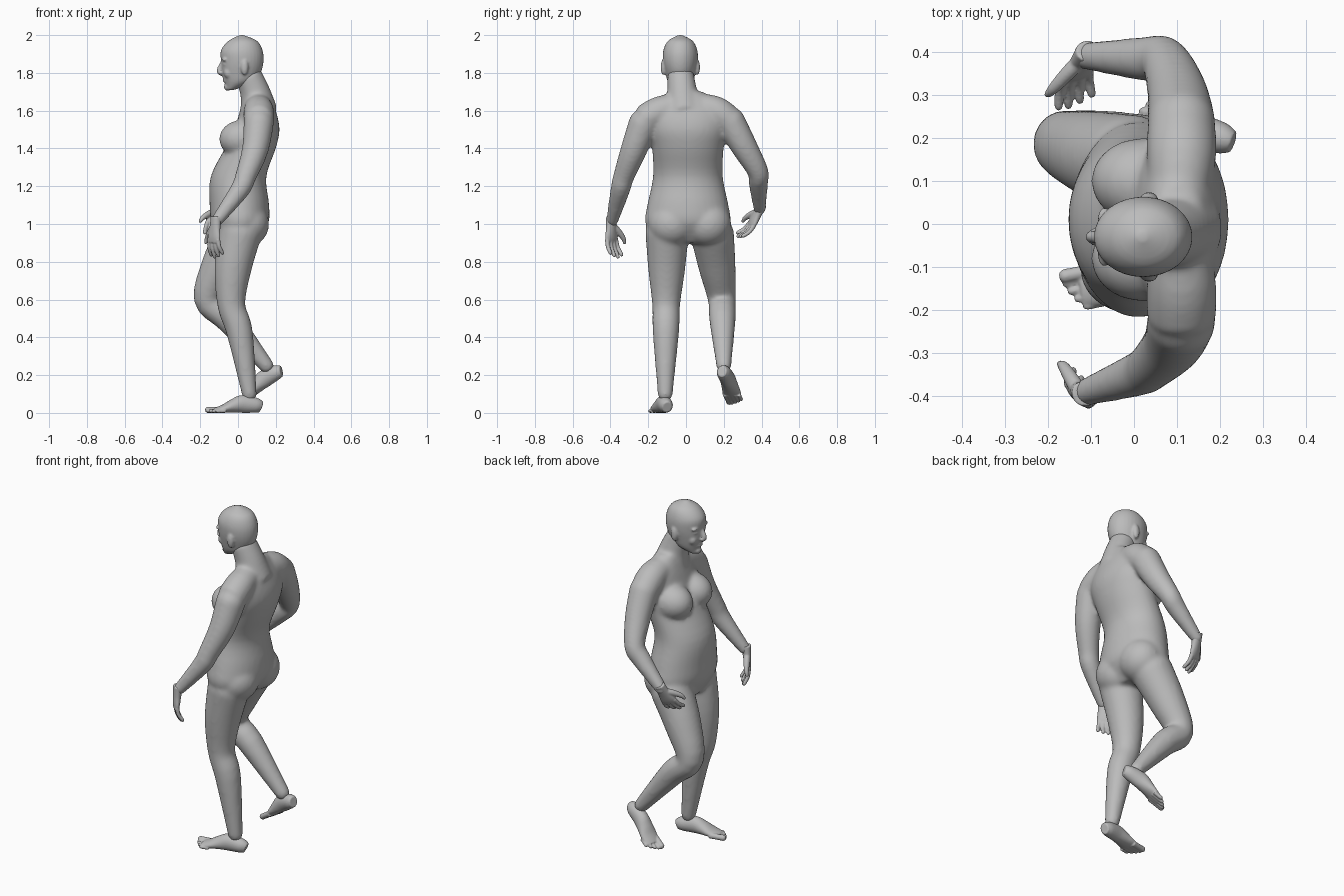
import bpy, bmesh, math
from mathutils import Vector, Matrix

if "Cube" in bpy.data.objects:
    bpy.data.objects.remove(bpy.data.objects["Cube"])

grey = bpy.data.materials.new("plain_grey")
grey.use_nodes = True
colour = (.5, .5, .5, 1)
grey.diffuse_color = colour
grey.node_tree.nodes["Principled BSDF"].inputs["Base Color"].default_value = colour

ALONG_X, ALONG_Y, UP = Vector((1, 0, 0)), Vector((0, 1, 0)), Vector((0, 0, 1))


def curve_point(before, start, end, after, t):
    """Smooth interpolation between two neighbouring stations."""
    slope_in, slope_out = (end - before) / 2, (after - start) / 2
    ease = t * t * (3 - 2 * t)
    return (start + (end - start) * ease
            + slope_in * t * (1 - t) ** 2 - slope_out * t * t * (1 - t))


def refine(stations, steps=4):
    """Fill in extra stations along a smooth curve."""
    result = []
    last = len(stations) - 1
    for i in range(last):
        group = (stations[max(i - 1, 0)], stations[i],
                 stations[i + 1], stations[min(i + 2, last)])
        for step in range(steps):
            result.append([curve_point(*values, step / steps) for values in zip(*group)])
    return result + [stations[last]]


def tube(bm, stations, side=ALONG_Y, level=False, sides=24):
    """Loft ovals along stations of (centre, side radius, other radius)."""
    stations = refine(stations)
    last = len(stations) - 1
    rings = []
    for i, (centre, wide, deep) in enumerate(stations):
        ahead, behind = stations[min(i + 1, last)][0], stations[max(i - 1, 0)][0]
        heading = UP if level else (ahead - behind).normalized()
        across = (side - heading * side.dot(heading)).normalized()
        outward = heading.cross(across)
        ring = []
        for k in range(sides):
            angle = math.tau * k / sides
            offset = across * wide * math.cos(angle) + outward * deep * math.sin(angle)
            ring.append(bm.verts.new(centre + offset))
        rings.append(ring)
    for lower, upper in zip(rings, rings[1:]):
        for k in range(sides):
            bm.faces.new((lower[k - 1], lower[k], upper[k], upper[k - 1]))
    bm.faces.new(rings[0])
    bm.faces.new(rings[-1])


def level_loft(bm, middle, sections):
    """Loft level sections given by height, front, back and half width."""
    tube(bm, [(Vector(((front + back) / 2, middle, height)), half, (back - front) / 2)
              for height, front, back, half in sections], level=True, sides=32)


def round_tube(bm, points, radii, side=ALONG_Y):
    tube(bm, [(Vector(point), radius, radius) for point, radius in zip(points, radii)], side)


def ball(bm, centre, radii):
    place = Matrix.Translation(centre) @ Matrix.Diagonal((*radii, 1))
    bmesh.ops.create_uvsphere(bm, u_segments=24, v_segments=16, radius=1, matrix=place)


def limb(bm, root, bend, end, radii, swell, side):
    """Two-segment limb; swell pushes the upper and lower muscles apart in x."""
    root, bend, end = Vector(root), Vector(bend), Vector(end)
    upper = root.lerp(bend, .5) + ALONG_X * swell
    lower = bend.lerp(end, .3) + ALONG_X * abs(swell)
    for joint, radius in ((root, radii[0]), (end, radii[-1])):
        ball(bm, joint, [radius] * 3)
    round_tube(bm, (root, upper, bend, lower, end), radii, side)


def finish(name, bm, voxel, smoothing, frame=Matrix()):
    """Fuse the overlapping volumes into one smooth skin."""
    bm.transform(frame)
    bmesh.ops.recalc_face_normals(bm, faces=bm.faces)
    mesh = bpy.data.meshes.new(name)
    bm.to_mesh(mesh)
    bm.free()
    mesh.materials.append(grey)
    part = bpy.data.objects.new(name, mesh)
    bpy.context.collection.objects.link(part)
    fuse = part.modifiers.new("fuse", 'REMESH')
    fuse.mode = 'VOXEL'
    fuse.voxel_size = voxel
    fuse.use_smooth_shade = True
    soften = part.modifiers.new("soften", 'SMOOTH')
    soften.factor = .5
    soften.iterations = smoothing


def axes(origin, forward, back, inner):
    """Local frame: x along the part, y to the big toe or thumb, z to its back."""
    along = Vector(forward).normalized()
    back = Vector(back)
    back = (back - along * back.dot(along)).normalized()
    across = back.cross(along)
    across *= math.copysign(1, across.dot(Vector(inner)))
    frame = Matrix((along, across, back)).transposed().to_4x4()
    frame.translation = Vector(origin)
    return frame


# Trunk and neck
body = bmesh.new()
level_loft(body, .01, [
    (.9, -.09, .09, .16), (1, -.14, .16, .225), (1.1, -.15, .165, .215), (1.25, -.145, .15, .185),
    (1.4, -.07, .2, .19), (1.5, -.02, .22, .205), (1.6, .01, .2, .2), (1.7, .04, .16, .08)])
round_tube(body, [(.11, -.01, 1.6), (.09, -.02, 1.7), (.05, -.03, 1.8)], [.1, .08, .07])

# Chest, seat and shoulder slopes, mirrored about the trunk
for sign in (-1, 1):
    ball(body, (.02, .01 + sign * .09, 1.45), (.12, .1, .1))
    ball(body, (.05, .02 + sign * .095, 1), (.115, .125, .12))
    round_tube(body, [(.1, .01, 1.64), (.11, .01 + sign * .14, 1.6), (.11, sign * .22, 1.55)],
               [.06, .08, .08], UP)

# Straight and bent legs
leg_radii = [.115, .098, .074, .07, .04]
limb(body, (.01, -.1, .95), (-.035, -.105, .57), (.06, -.11, .1), leg_radii, -.015, ALONG_Y)
limb(body, (-.01, .14, .94), (-.16, .19, .6), (.15, .2, .25), leg_radii, -.015, ALONG_Y)

# Hanging and bent arms
arm_radii = [.08, .07, .056, .052, .033]
limb(body, (.11, -.225, 1.53), (.04, -.33, 1.25), (-.11, -.39, 1.02), arm_radii, .015, ALONG_X)
limb(body, (.11, .235, 1.54), (.07, .38, 1.28), (-.11, .39, 1.08), arm_radii, .01, ALONG_X)
finish("body", body, .01, 14)

# Head
head = bmesh.new()
middle = -.03
level_loft(head, middle, [
    (1.71, -.06, -.02, .03), (1.75, -.07, .08, .064), (1.8, -.085, .12, .08),
    (1.86, -.09, .135, .092), (1.92, -.09, .13, .09), (1.97, -.05, .1, .065), (2, .01, .03, .01)])

# Nose, lips and chin
round_tube(head, [(-.08, middle, 1.86), (-.1, middle, 1.81), (-.08, middle, 1.79)],
           [.01, .014, .01])
for height in (1.77, 1.757):
    ball(head, (-.07, middle, height), (.012, .024, .007))
ball(head, (-.055, middle, 1.725), (.02, .024, .02))

# Eyes, brows, cheeks, nostrils and ears
for sign in (-1, 1):
    def feature(x, offset, z, radii):
        ball(head, (x, middle + sign * offset, z), radii)
    feature(-.064, .038, 1.845, (.016, .018, .01))
    feature(-.069, .04, 1.87, (.016, .03, .01))
    feature(-.05, .04, 1.8, (.025, .024, .03))
    feature(-.093, .012, 1.8, (.01, .01, .008))
    feature(.035, .09, 1.83, (.02, .014, .042))
finish("head", head, .006, 4)


def foot(name, frame):
    """Heel at the origin; each station rests on the sole."""
    bm = bmesh.new()
    tube(bm, [(Vector((along, 0, height)), half, height) for along, height, half in (
        (0, .03, .025), (.03, .04, .037), (.1, .047, .04), (.15, .037, .045),
        (.2, .023, .05), (.25, .013, .042))])
    for toe in range(5):
        radius = .01 if toe else .016
        across = .035 - .02 * toe + .003 * bool(toe)
        tip = .295 - .004 * toe * (toe + 1) / 2
        points = [(along, across, radius) for along in (.2, tip - .03, tip - .01, tip)]
        round_tube(bm, points, [radius, radius, radius, radius / 2])
    finish(name, bm, .004, 3, frame)


foot("straight_leg_foot", axes((.123, -.1, 0), (-1, -.2, 0), UP, ALONG_Y))
foot("bent_leg_foot", axes((.245, .185, .195), (-3, 1, -2), UP, -ALONG_Y))


def hand(name, frame):
    """Wrist at the origin, fingers curling toward the palm."""
    bm = bmesh.new()
    tube(bm, [(ALONG_X * along, half, thick) for along, half, thick in (
        (-.04, .03, .027), (.02, .034, .022), (.07, .043, .018), (.1, .038, .012))])
    for finger, reach in enumerate((.09, .1, .09, .075)):
        across = .032 - .021 * finger
        points = [(.08 + reach * part, across * (1 + part / 3), -.04 * part * part)
                  for part in (0, .5, .9, 1)]
        round_tube(bm, points, [.012, .011, .01, .006])
    round_tube(bm, [(.01, .01, 0), (.04, .04, -.01), (.08, .07, -.02), (.11, .08, -.02)],
               [.018, .017, .013, .007], UP)
    finish(name, bm, .004, 3, frame)


hand("hanging_arm_hand", axes((-.12, -.395, 1), (-.1, 0, -1), (-1, -1, 0), (-1, 1, 0)))
hand("bent_arm_hand", axes((-.115, .385, 1.07), (-.2, -.4, -.8), (-1, 2, -1), (-2, -1, 0)))
